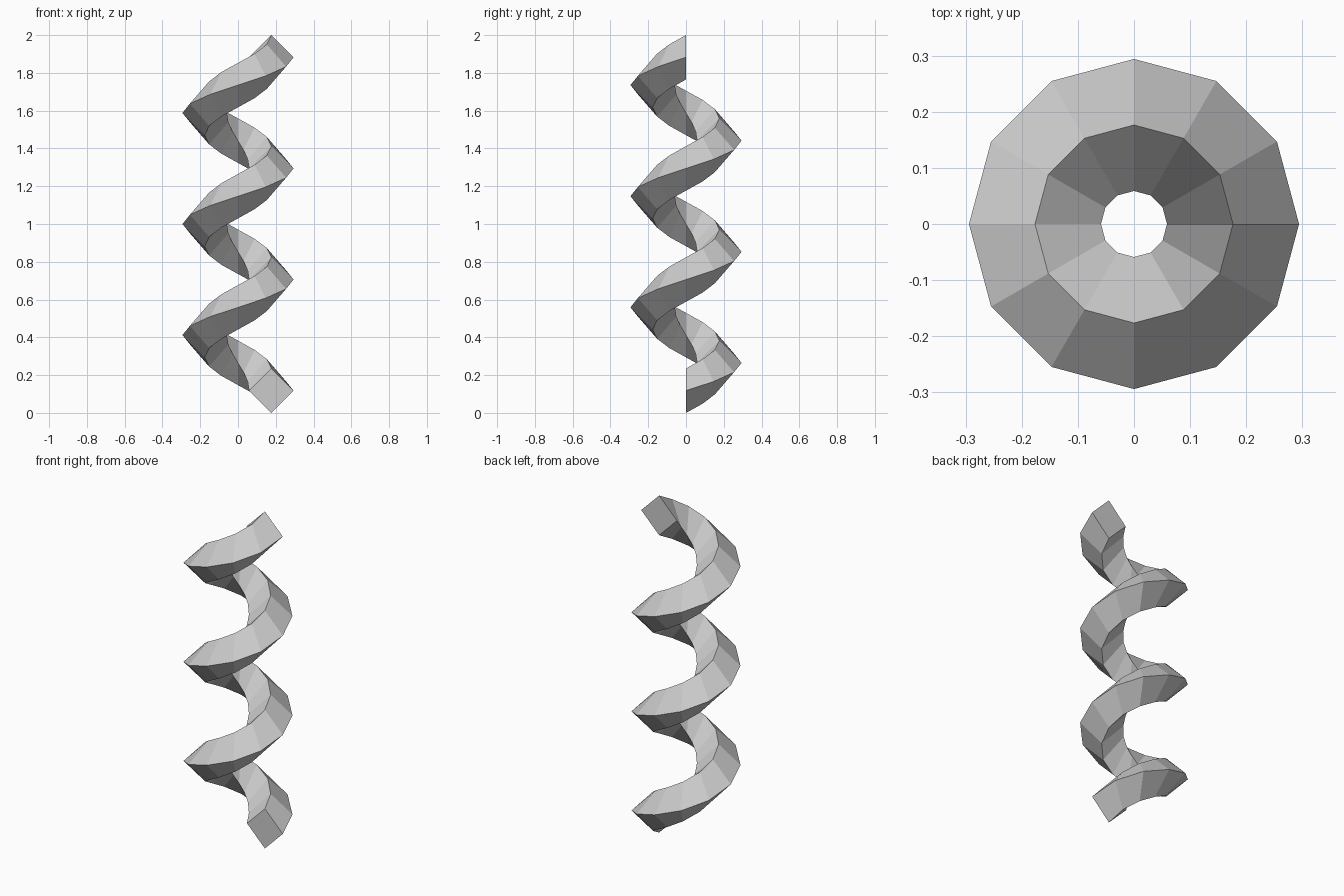
import bpy, bmesh, math
from mathutils import Matrix

if "Cube" in bpy.data.objects:
    bpy.data.objects.remove(bpy.data.objects["Cube"])

RADIUS = 3 / 17      # helix radius
HALF = 2 / 17        # half diagonal of the diamond section
PITCH = 10 / 17      # rise per turn
TURNS, STEPS = 3, 12

bm = bmesh.new()

# diamond profile in the xz plane, repeated along the helix
profile = [(RADIUS, 0), (RADIUS + HALF, HALF), (RADIUS, 2 * HALF), (RADIUS - HALF, HALF)]
rings = []
for i in range(TURNS * STEPS + 1):
    a = 2 * math.pi * i / STEPS
    z0 = PITCH * i / STEPS
    rings.append([bm.verts.new((r * math.cos(a), r * math.sin(a), z + z0)) for r, z in profile])

# side strips
for lower, upper in zip(rings, rings[1:]):
    for k in range(4):
        n = (k + 1) % 4
        bm.faces.new((lower[k], lower[n], upper[n], upper[k]))

# end caps
bm.faces.new(rings[0])
bm.faces.new(rings[-1])
bmesh.ops.recalc_face_normals(bm, faces=bm.faces)

mesh = bpy.data.meshes.new("spiral_coil")
bm.to_mesh(mesh)
bm.free()
coil = bpy.data.objects.new("spiral_coil", mesh)
bpy.context.collection.objects.link(coil)
